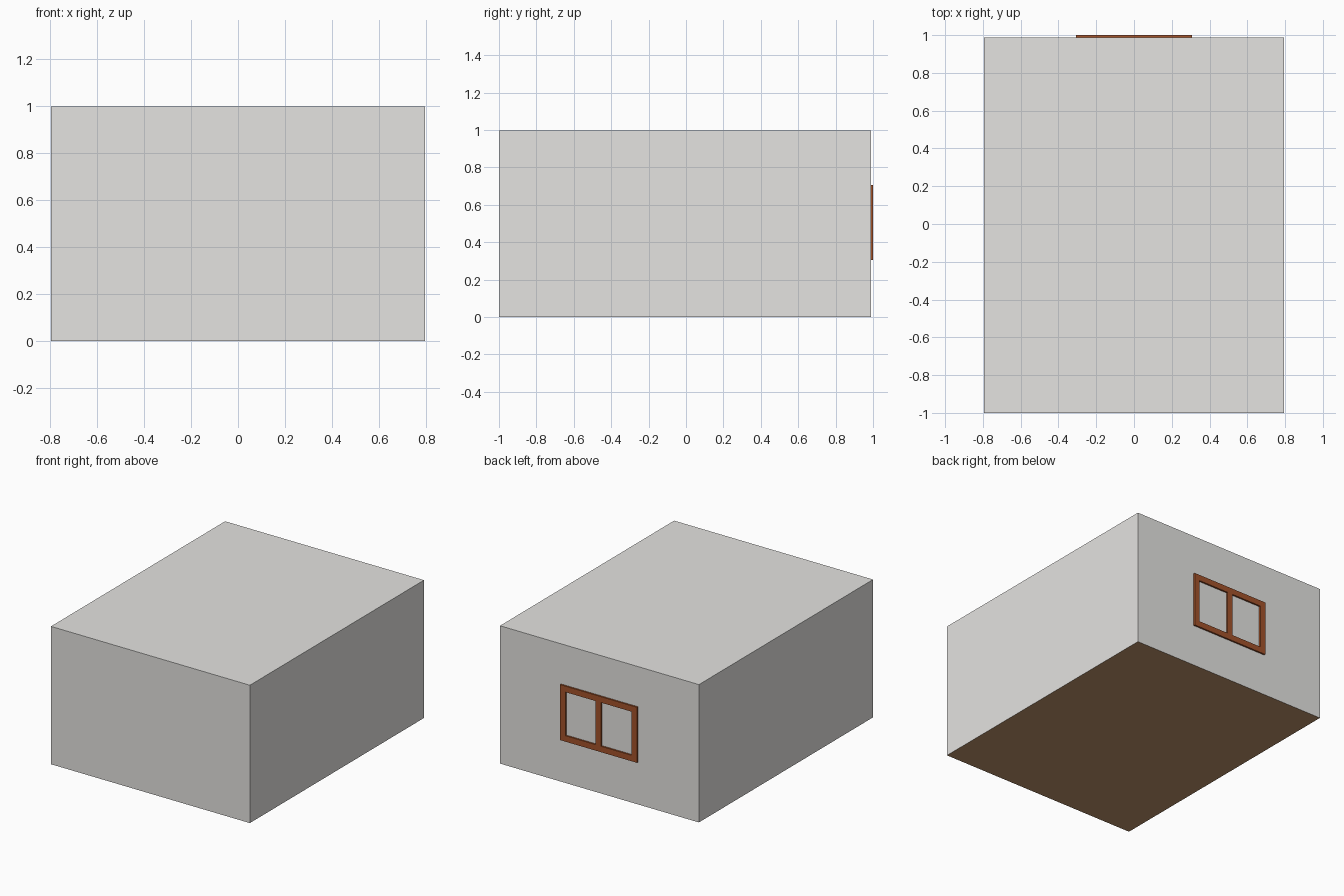
import bpy, bmesh

if "Cube" in bpy.data.objects:
    bpy.data.objects.remove(bpy.data.objects["Cube"])


def material(name, rgb):
    m = bpy.data.materials.new(name)
    m.diffuse_color = (*rgb, 1)
    m.use_nodes = True
    m.node_tree.nodes["Principled BSDF"].inputs["Base Color"].default_value = m.diffuse_color
    return m


wall = material("wall grey", (0.78, 0.77, 0.75))
floor = material("floor brown", (0.51, 0.29, 0.145))
wood = material("window wood", (0.36, 0.085, 0.023))


def add_box(bm, lo, hi):
    verts = bmesh.ops.create_cube(bm, size=1)["verts"]
    for v in verts:
        for i in range(3):
            v.co[i] = hi[i] if v.co[i] > 0 else lo[i]


def finish(bm, name, mats):
    mesh = bpy.data.meshes.new(name)
    bm.to_mesh(mesh)
    bm.free()
    for m in mats:
        mesh.materials.append(m)
    ob = bpy.data.objects.new(name, mesh)
    bpy.context.collection.objects.link(ob)


# Room shell, with the floor on the underside
bm = bmesh.new()
add_box(bm, (-0.795, -1, 0), (0.795, 0.988, 0.996))
bm.normal_update()
for f in bm.faces:
    f.material_index = 1 if f.normal.z < -0.5 else 0
finish(bm, "room", [wall, floor])

# Window frame: two rails, then three posts between them
bm = bmesh.new()
X, Z0, Z1, T = 0.308, 0.305, 0.706, 0.043
Y0, Y1 = 0.985, 1.0
for z in (Z0, Z1 - T):
    add_box(bm, (-X, Y0, z), (X, Y1, z + T))
for x in (-X, -T / 2, X - T):
    add_box(bm, (x, Y0, Z0 + T), (x + T, Y1, Z1 - T))
finish(bm, "window_frame", [wood])
